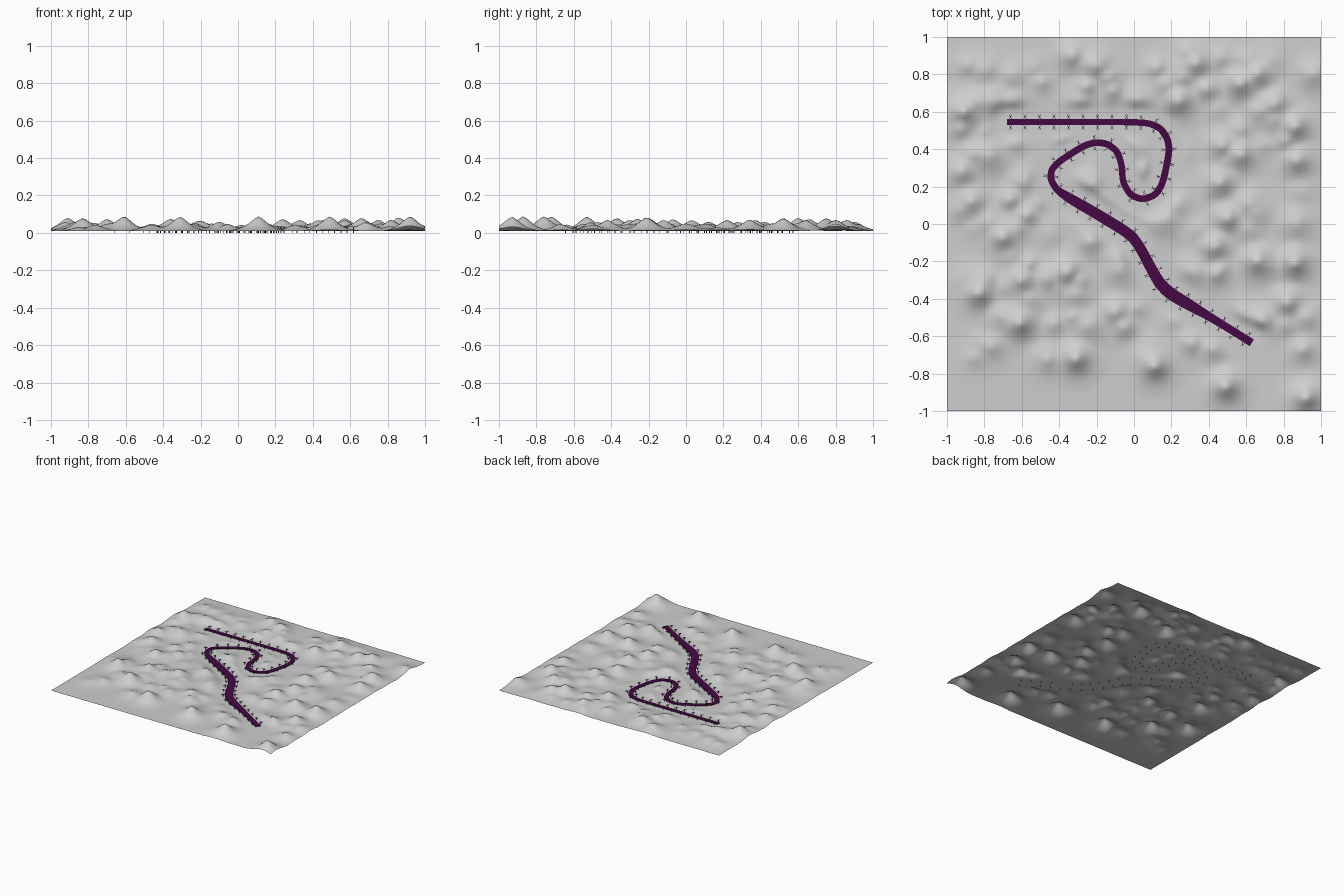
import bpy, bmesh, math, random
from mathutils import Vector

if "Cube" in bpy.data.objects:
    bpy.data.objects.remove(bpy.data.objects["Cube"])

random.seed(7)
BASE = 0.010  # level of the flat ground


def material(name, rgb):
    m = bpy.data.materials.new(name)
    m.diffuse_color = (*rgb, 1)
    m.use_nodes = True
    m.node_tree.nodes["Principled BSDF"].inputs["Base Color"].default_value = m.diffuse_color
    return m


def add_object(name, bm, mat):
    me = bpy.data.meshes.new(name)
    bmesh.ops.recalc_face_normals(bm, faces=bm.faces)
    bm.to_mesh(me)
    bm.free()
    me.materials.append(mat)
    ob = bpy.data.objects.new(name, me)
    bpy.context.collection.objects.link(ob)
    return ob


grey = material("ground grey", (0.62, 0.62, 0.62))
purple = material("road purple", (0.062, 0.002, 0.06))
dark = material("post dark grey", (0.05, 0.05, 0.05))

# Road centre line: x, y, width
path = [Vector(p) for p in [
    (-.68, .545, .034), (-.3, .545, .034), (.06, .545, .034), (.14, .515, .036), (.18, .455, .036),
    (.19, .39, .036), (.155, .22, .036), (.115, .155, .036), (.045, .13, .036), (-.02, .155, .036),
    (-.06, .225, .034), (-.065, .315, .034), (-.09, .39, .036), (-.145, .43, .036),
    (-.21, .437, .036), (-.275, .415, .036), (-.4, .335, .036), (-.442, .29, .036),
    (-.445, .235, .036), (-.41, .18, .038), (-.34, .135, .054), (-.2, .055, .058), (-.02, -.055, .058),
    (.03, -.12, .055), (.13, -.31, .06), (.19, -.37, .066), (.3, -.435, .06),
    (.42, -.505, .042), (.63, -.635, .042)]]
for _ in range(2):  # corner cutting
    cut = [path[0]]
    for a, b in zip(path, path[1:]):
        cut += [a.lerp(b, .2), a.lerp(b, .8)]
    path = cut + [path[-1]]


def normal_at(i):
    t = (path[min(i + 1, len(path) - 1)] - path[max(i - 1, 0)]).to_2d().normalized()
    return Vector((-t.y, t.x))


# Even samples along the road: position and sideways direction
samples, carry = [], 0.02
for i, (a, b) in enumerate(zip(path, path[1:])):
    length = (b - a).to_2d().length
    d = carry
    while d < length:
        samples.append((a.lerp(b, d / length), normal_at(i)))
        d += 0.0775 / 3
    carry = d - length

# Hills: x, y, height
hills = [
    (-.91, .60, .07), (-.33, .90, .05), (.24, .66, .065), (.33, .86, .06), (.57, .75, .07),
    (.66, .80, .06), (.75, .64, .06), (.86, .52, .07), (.47, .42, .05), (.57, .37, .06),
    (.46, .22, .06), (.87, .34, .06), (-.92, .28, .05), (-.87, .12, .05), (-.70, -.07, .065),
    (-.83, -.37, .07), (-.60, -.30, .06), (-.61, -.53, .078), (-.36, -.26, .065), (-.31, -.72, .078),
    (.11, -.76, .078), (.49, -.87, .078), (.92, -.93, .078), (.86, -.21, .075), (.66, -.20, .07),
    (.82, -.42, .06), (.50, .03, .06), (.43, -.12, .06), (.58, -.52, .05), (.68, -.52, .05),
    (-.10, -.47, .05), (-.20, .85, .05), (.96, .80, .04)]
hills = [(x, y, h, .068) for x, y, h in hills]
# Low rolling bumps between the main hills
for _ in range(150):
    hills.append((random.uniform(-.93, .95), random.uniform(-.75, .93),
                  random.uniform(.012, .042), random.uniform(.05, .085)))


def ground_height(x, y):
    total = 0
    for hx, hy, h, r in hills:
        d2 = ((x - hx) ** 2 + (y - hy) ** 2) / (r * r)
        if d2 < 6:
            total += (h * math.exp(-d2 ** .75)) ** 3  # fairly pointed peaks
    gap = min((p.x - x) ** 2 + (p.y - y) ** 2 for p, _ in samples) ** .5
    k = min(max((gap - .055) / .08, 0), 1)  # flat beside the road
    return BASE + min(total ** (1 / 3), .08) * k * k * (3 - 2 * k)


# Ground sheet
bm = bmesh.new()
bmesh.ops.create_grid(bm, x_segments=110, y_segments=110, size=1)
for v in bm.verts:
    v.co.z = ground_height(v.co.x, v.co.y)
for f in bm.faces:
    f.smooth = True
add_object("ground", bm, grey)

# Road slab swept along the path, lying on the ground
bm = bmesh.new()
rings = []
for i, p in enumerate(path):
    c, n = p.to_2d(), normal_at(i) * p.z / 2
    rings.append([bm.verts.new((*(c + n * s), z)) for s, z in
                  ((-1, .0115), (1, .0115), (1, .0155), (-1, .0155))])
for r, q in zip(rings, rings[1:]):
    for j in range(4):
        k = (j + 1) % 4
        bm.faces.new((r[j], r[k], q[k], q[j]))
bm.faces.new(rings[0])
bm.faces.new(rings[-1])
add_object("road", bm, purple)


def box(bm, centre, size, angle):
    verts = bmesh.ops.create_cube(bm, size=1)["verts"]
    ca, sa = math.cos(angle), math.sin(angle)
    for v in verts:
        x, y, z = (v.co[i] * size[i] for i in range(3))
        v.co = Vector((x * ca - y * sa, x * sa + y * ca, z)) + centre


# Roadside posts with crossed arms, their feet just below the ground
bm = bmesh.new()
for p, n in samples[::3]:
    for side in (-1, 1):
        at = p.to_2d() + n * side * (p.z / 2 + .012)
        turn = math.atan2(n.y, n.x)
        box(bm, Vector((*at, .016)), (.003, .003, .032), turn)
        for a in (.6, -.6):
            box(bm, Vector((*at, .026)), (.026, .0022, .002), turn + a)
add_object("roadside_posts", bm, dark)
